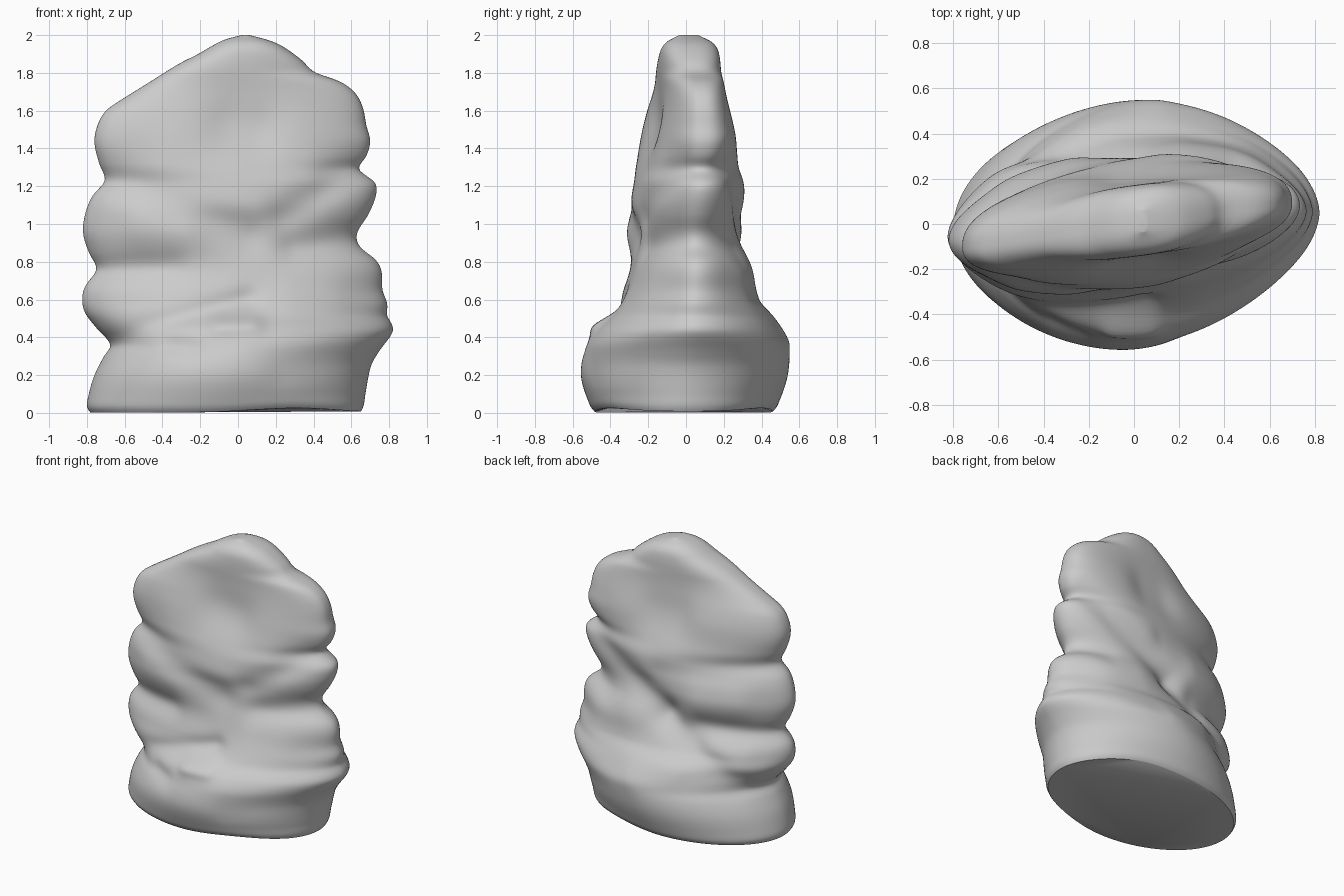
import bpy, math
from mathutils import Vector

# Silhouette profiles: height -> value
LEFT = [(0, -.78), (.03, -.80), (.1, -.79), (.2, -.76), (.3, -.71), (.36, -.675), (.45, -.75), (.53, -.81),
        (.6, -.825), (.67, -.81), (.76, -.75), (.85, -.79), (.95, -.82), (1.05, -.81), (1.15, -.77),
        (1.23, -.705), (1.32, -.735), (1.43, -.76), (1.52, -.745), (1.6, -.70), (1.65, -.63), (1.75, -.47),
        (1.85, -.31), (1.9, -.21), (1.95, -.125), (1.98, -.06), (2, .02)]
RIGHT = [(0, .65), (.03, .665), (.1, .675), (.25, .705), (.33, .75), (.43, .82), (.48, .81), (.51, .79),
         (.58, .79), (.65, .765), (.75, .76), (.81, .73), (.88, .645), (.95, .63), (1.05, .69), (1.15, .73),
         (1.22, .725), (1.29, .64), (1.36, .68), (1.44, .70), (1.52, .68), (1.62, .66), (1.7, .615),
         (1.76, .53), (1.8, .41), (1.87, .335), (1.95, .22), (1.98, .14), (2, .06)]
FRONT = [(0, -.48), (.03, -.505), (.2, -.555), (.35, -.53), (.44, -.48), (.52, -.40), (.62, -.34), (.8, -.285),
         (1.0, -.285), (1.1, -.29), (1.2, -.265), (1.35, -.215), (1.5, -.19), (1.7, -.15), (1.9, -.14),
         (1.96, -.11), (2, -.04)]
BACK = [(0, .46), (.03, .485), (.2, .54), (.35, .54), (.45, .49), (.52, .45), (.6, .38), (.8, .31), (1.0, .305),
        (1.1, .31), (1.2, .3), (1.35, .26), (1.5, .235), (1.7, .18), (1.9, .165), (1.96, .135), (2, .06)]
TILT = [(0, .02), (.45, .06), (1.0, .09), (1.4, .13), (1.8, .13), (2, .1)]
# Squareness of the oval cross-section
SQUARE = [(0, 2.0), (.1, 1.9), (.4, 1.8), (.7, 1.85), (1.2, 1.95), (1.4, 2.3), (1.7, 2.5), (2, 2.4)]

# Surface strokes per side: x1, z1, x2, z2, width, depth (negative depth = bulge)
STROKES = {
    -1: [(-.02, 1.52, .08, 1.50, .15, .04), (-.7, 1.24, .05, .95, .10, .028), (.64, 1.29, .25, 1.05, .09, .03),
         (.64, .91, .3, .87, .08, .025), (-.72, .76, -.35, .77, .08, .022), (-.66, .40, .05, .60, .06, .032),
         (-.35, 1.35, .35, 1.3, .14, -.015), (-.1, .46, .08, .47, .05, -.035), (-.35, .36, -.25, .34, .06, .018),
         (.3, .6, .5, .62, .14, -.02), (.25, .22, .65, .3, .1, .012), (-.5, 1.0, -.3, .98, .14, -.025)],
    1: [(-.05, 1.5, .08, 1.5, .15, .04), (.64, 1.28, -.05, .85, .10, .038), (-.05, .8, -.6, .42, .09, .04),
        (-.7, 1.23, .0, 1.12, .09, .02), (-.74, .76, -.3, .78, .08, .028), (.25, .75, .5, .7, .16, -.035),
        (-.55, .98, -.3, .97, .12, -.025), (-.6, .6, -.4, .62, .09, -.02), (.66, .9, .45, .84, .07, .015),
        (-.2, .45, .1, .42, .08, -.015)],
}


def curve(points, z):
    """Smooth cubic interpolation through (height, value) points."""
    i = 0
    while i < len(points) - 2 and z > points[i + 1][0]:
        i += 1

    def slope(j):
        a, b = points[max(j - 1, 0)], points[min(j + 1, len(points) - 1)]
        return (b[1] - a[1]) / (b[0] - a[0])
    (z0, v0), (z1, v1) = points[i], points[i + 1]
    h = z1 - z0
    t = (z - z0) / h
    return ((2*t**3 - 3*t*t + 1) * v0 + (t**3 - 2*t*t + t) * h * slope(i)
            + (3*t*t - 2*t**3) * v1 + (t**3 - t*t) * h * slope(i + 1))


def relief(x, z, side):
    total = 0
    for x1, z1, x2, z2, w, d in STROKES[side]:
        dx, dz = x2 - x1, z2 - z1
        t = max(0, min(1, ((x - x1) * dx + (z - z1) * dz) / (dx*dx + dz*dz)))
        r2 = (x - x1 - t*dx)**2 + (z - z1 - t*dz)**2
        total += d * math.exp(-r2 / (w*w))
    return total


def ring(z, n):
    l, r = curve(LEFT, z), curve(RIGHT, z)
    f, b, k = curve(FRONT, z), curve(BACK, z), curve(TILT, z)
    p = 2 / curve(SQUARE, z)
    fade = min(1, max(0, z) / .15)
    out = []
    for i in range(n):
        a = 2 * math.pi * i / n
        c, s = math.cos(a), math.sin(a)
        x = (l + r) / 2 + (r - l) / 2 * math.copysign(abs(c)**p, c)
        q = abs(s)**p
        side = 1 if s >= 0 else -1
        depth = relief(x, z, side) * min(1, q * 1.3) * fade
        y = (b if side > 0 else f) * q - side * depth + k * x
        # the underside arches up slightly towards the right
        lift = .025 * math.exp(-((x - .3) / .3)**2) * max(0, 1 - z / .2)
        out.append(Vector((x, y, z + lift)))
    return out


# Squeezed clay slab on an oval foot
N = 192
heights = [0, .006, .015] + [.03 + 1.87 * i / 130 for i in range(131)]
heights += [1.9 + .1 * math.sin(math.pi / 2 * i / 14) for i in range(1, 15)]
rings = [ring(z, N) for z in heights]
verts = [v for rg in rings for v in rg]
faces = [(j*N + i, j*N + (i + 1) % N, (j + 1)*N + (i + 1) % N, (j + 1)*N + i)
         for j in range(len(rings) - 1) for i in range(N)]
faces.append(tuple(reversed(range(N))))
faces.append(tuple(range((len(rings) - 1) * N, len(rings) * N)))
mesh = bpy.data.meshes.new("squeezed_clay")
mesh.from_pydata(verts, [], faces)
body = bpy.data.objects.new("squeezed_clay", mesh)
bpy.context.collection.objects.link(body)

# Soften the folds slightly
mod = body.modifiers.new("soften", 'SMOOTH')
mod.factor = .5
mod.iterations = 4
bpy.context.view_layer.objects.active = body
body.select_set(True)
bpy.ops.object.shade_smooth_by_angle(angle=math.radians(50))
